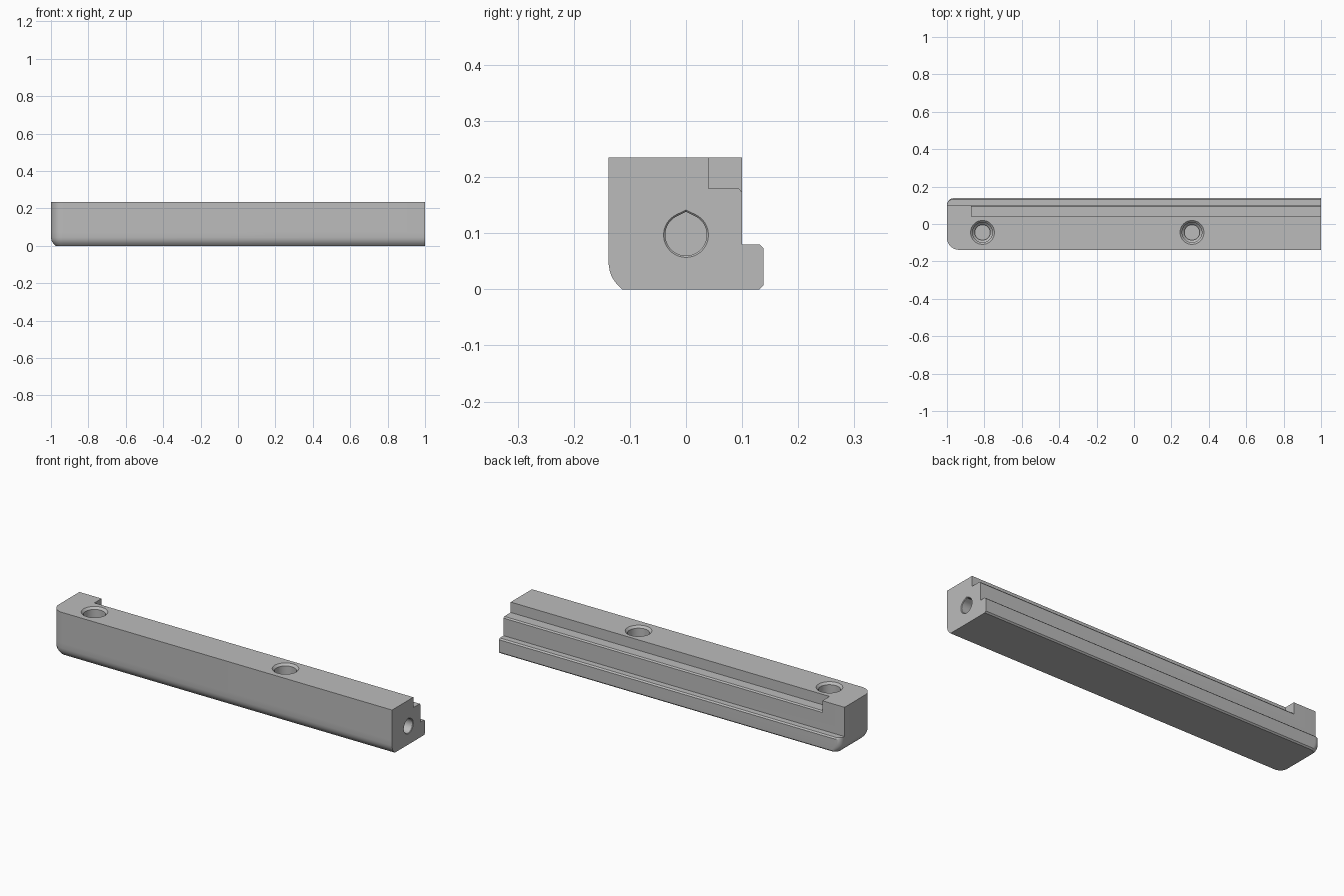
import bpy, bmesh, math
from math import sin, cos, pi

cube = bpy.data.objects.get("Cube")
if cube:
    bpy.data.objects.remove(cube)

gray = bpy.data.materials.new("mid_gray")
gray.use_nodes = True
gray.diffuse_color = (0.5, 0.5, 0.5, 1)
gray.node_tree.nodes["Principled BSDF"].inputs["Base Color"].default_value = (0.5, 0.5, 0.5, 1)


def loft(name, rings):
    """Solid through matching closed rings of points."""
    bm = bmesh.new()
    loops = [[bm.verts.new(p) for p in ring] for ring in rings]
    n = len(loops[0])
    for a, b in zip(loops, loops[1:]):
        for i in range(n):
            j = (i + 1) % n
            bm.faces.new((a[i], a[j], b[j], b[i]))
    bm.faces.new(loops[0][::-1])
    bm.faces.new(loops[-1])
    bmesh.ops.recalc_face_normals(bm, faces=bm.faces)
    mesh = bpy.data.meshes.new(name)
    bm.to_mesh(mesh)
    bm.free()
    mesh.materials.append(gray)
    obj = bpy.data.objects.new(name, mesh)
    bpy.context.collection.objects.link(obj)
    return obj


def arc(cx, cy, r, start, end, steps=10):
    return [(cx + r * cos(start + (end - start) * i / steps),
             cy + r * sin(start + (end - start) * i / steps)) for i in range(steps + 1)]


def footprint(z, inset, back, back_r):
    """Plan outline: rounded at the left end, square at the right end."""
    left, front = -1 + inset, -0.138 + inset
    r = 0.064 - inset
    pts = [(1, front), (1, back)]
    pts += arc(left + back_r, back - back_r, back_r, pi / 2, pi)
    pts += arc(left + r, front + r, r, pi, 1.5 * pi)
    return [(x, y, z) for x, y in pts]


# Rail body with rounded lower edge and a chamfered flange along the back
body = loft("rail_body", [
    footprint(0, 0.024, 0.131, 0.03),
    footprint(0.007, 0.017, 0.138, 0.036),
    footprint(0.014, 0.011, 0.138, 0.036),
    footprint(0.023, 0.0055, 0.138, 0.036),
    footprint(0.033, 0.002, 0.138, 0.036),
    footprint(0.045, 0, 0.138, 0.036),
    footprint(0.073, 0, 0.138, 0.036),
    footprint(0.08, 0, 0.131, 0.03),
    footprint(0.08, 0, 0.1, 0.001),
    footprint(0.235, 0, 0.1, 0.001)])

cutters = []

# Rebate along the upper back edge, with a chamfered lip
step = [(0.04, 0.3), (0.04, 0.18), (0.094, 0.18), (0.1, 0.173), (0.15, 0.173), (0.15, 0.3)]
cutters.append(loft("rebate_cutter", [[(x, y, z) for y, z in step] for x in (-0.87, 1.1)]))

# Countersunk stepped holes in the top
levels = [(0.075, 0.246), (0.053, 0.224), (0.053, 0.13), (0.041, 0.118), (0.041, 0.1)]
for x in (-0.81, 0.31):
    cutters.append(loft("screw_hole_cutter", [
        [(x + r * cos(2 * pi * i / 48), -0.045 + r * sin(2 * pi * i / 48), z) for i in range(48)]
        for r, z in levels]))


# Teardrop hole in the right end
def teardrop(x, r):
    lean = math.radians(26)
    pts = arc(0, 0.097, r, pi / 2 + lean, 2.5 * pi - lean, 40)
    pts.append((0, 0.097 + r / cos(lean)))
    return [(x, y, z) for y, z in pts]


cutters.append(loft("end_hole_cutter", [
    teardrop(1.01, 0.05), teardrop(0.997, 0.037), teardrop(0.7, 0.037)]))

for c in cutters:
    c.hide_render = True
    c.hide_viewport = True
    mod = body.modifiers.new(c.name, 'BOOLEAN')
    mod.operation = 'DIFFERENCE'
    mod.solver = 'EXACT'
    mod.object = c

# Apply the cuts, remove the helpers and smooth the curved surfaces
graph = bpy.context.evaluated_depsgraph_get()
result = bpy.data.meshes.new_from_object(body.evaluated_get(graph))
body.modifiers.clear()
body.data = result
for c in cutters:
    bpy.data.objects.remove(c)
bpy.ops.object.select_all(action='DESELECT')
body.select_set(True)
bpy.context.view_layer.objects.active = body
bpy.ops.object.shade_smooth_by_angle(angle=math.radians(25))
